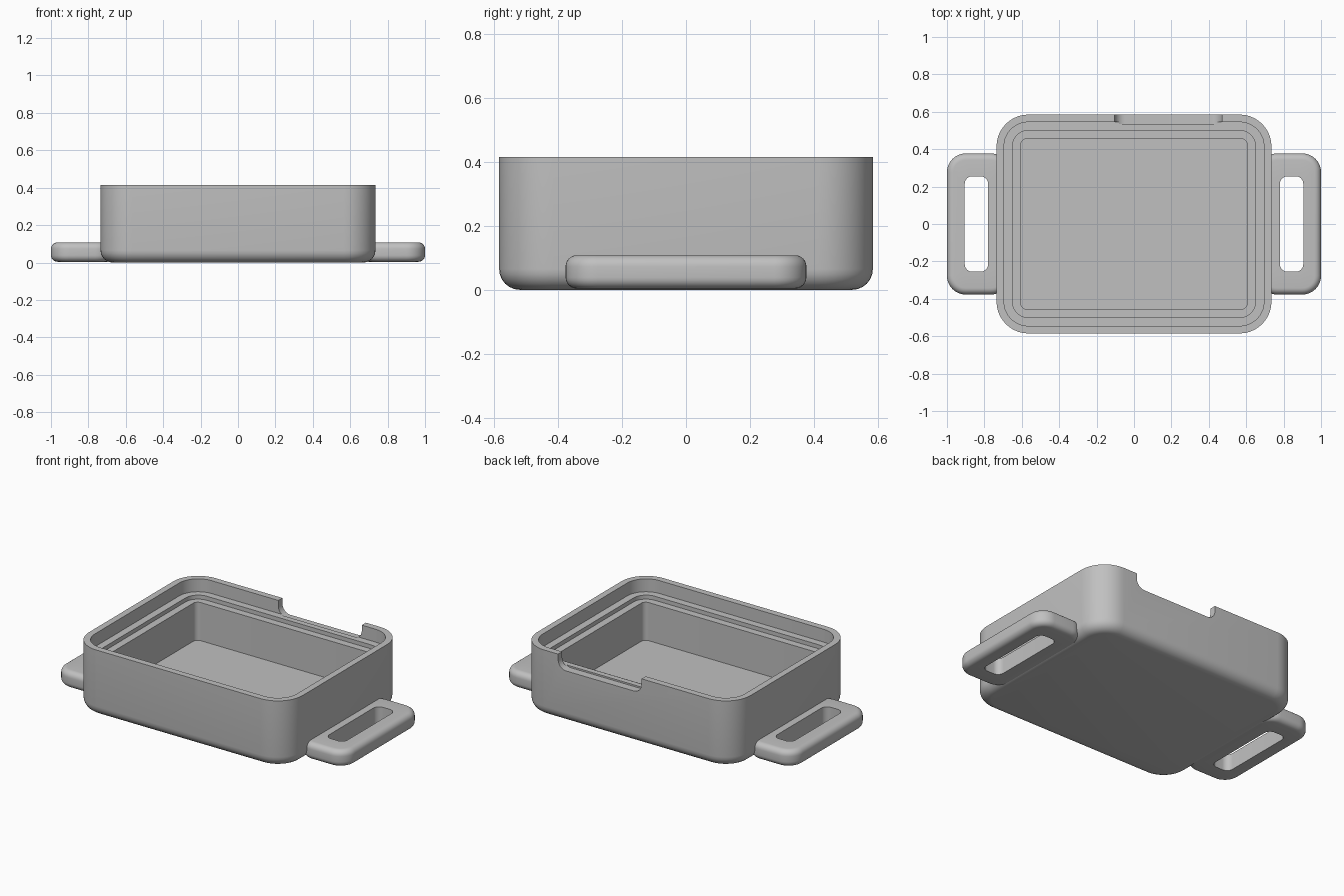
import bpy, bmesh
from math import pi, sin, cos, radians

if "Cube" in bpy.data.objects:
    bpy.data.objects.remove(bpy.data.objects["Cube"])

grey = bpy.data.materials.new("plain_grey")
grey.use_nodes = True
colour = (0.53, 0.53, 0.53, 1)
grey.diffuse_color = colour
grey.node_tree.nodes["Principled BSDF"].inputs["Base Color"].default_value = colour

STEPS = 10


def ring(hx, hy, r, z, cx=0.0):
    """Rounded rectangle outline with half sizes hx, hy and corner radius r."""
    pts = []
    for q, (sx, sy) in enumerate([(1, 1), (-1, 1), (-1, -1), (1, -1)]):
        for i in range(STEPS + 1):
            a = (q + i / STEPS) * pi / 2
            pts.append((cx + sx * (hx - r) + r * cos(a),
                        sy * (hy - r) + r * sin(a), z))
    return pts


def loft(name, rings, closed=False):
    """Skin a row of outlines; cap both ends, or join the last to the first."""
    bm = bmesh.new()
    loops = [[bm.verts.new(p) for p in r] for r in rings]
    pairs = list(zip(loops, loops[1:]))
    if closed:
        pairs.append((loops[-1], loops[0]))
    else:
        bm.faces.new(loops[0][::-1])
        bm.faces.new(loops[-1])
    for a, b in pairs:
        n = len(a)
        for i in range(n):
            j = (i + 1) % n
            bm.faces.new((a[i], a[j], b[j], b[i]))
    bmesh.ops.recalc_face_normals(bm, faces=bm.faces)
    mesh = bpy.data.meshes.new(name)
    bm.to_mesh(mesh)
    bm.free()
    mesh.materials.append(grey)
    obj = bpy.data.objects.new(name, mesh)
    bpy.context.collection.objects.link(obj)
    return obj


def fillet(hx, hy, r, z, f, top=False, cx=0.0, n=6):
    """Outlines that round the lower or upper edge with radius f."""
    rows = []
    for i in range(n + 1):
        a = i / n * pi / 2
        d = f * (1 - sin(a))
        h = f * (1 - cos(a))
        rows.append(ring(hx - d, hy - d, r - d, z - h if top else z + h, cx))
    return rows[::-1] if top else rows


def smooth(obj):
    bpy.ops.object.select_all(action='DESELECT')
    obj.select_set(True)
    bpy.context.view_layer.objects.active = obj
    bpy.ops.object.shade_smooth_by_angle(angle=radians(30))


# Tray: rounded outer shell, then the rim, two ledges and the pocket
HX, HY, TOP = 0.735, 0.585, 0.415
LEDGE, STEP, FLOOR = 0.335, 0.31, 0.073
shell = fillet(HX, HY, 0.17, 0, 0.065)
shell.append(ring(HX, HY, 0.17, TOP))
for inset, r, upper, lower in [(0.04, 0.13, TOP, LEDGE),
                               (0.085, 0.085, LEDGE, STEP),
                               (0.13, 0.03, STEP, FLOOR)]:
    for z in (upper, lower):
        shell.append(ring(HX - inset, HY - inset, r, z))
tray = loft("tray", shell)

# Notch in the back rim, with rounded lower corners
cutter = loft("notch_cutter", [ring(0.287, 0.2, 0.055, -0.1),
                               ring(0.287, 0.2, 0.055, 0.1)])
cutter.rotation_euler = (pi / 2, 0, 0)
cutter.location = (0.183, 0.635, 0.525)
cutter.hide_render = True
cut = tray.modifiers.new("notch", 'BOOLEAN')
cut.operation = 'DIFFERENCE'
cut.solver = 'EXACT'
cut.object = cutter
bpy.context.view_layer.objects.active = tray
bpy.ops.object.modifier_apply(modifier=cut.name)
bpy.data.objects.remove(cutter)
smooth(tray)

# Slotted side handles with rounded outer edges
LOW, HIGH = 0.004, 0.108
for side, label in ((1, "left"), (-1, "right")):
    cx, slot_x = side * 0.8325, side * 0.8425
    rows = [ring(0.0625, 0.255, 0.04, LOW, slot_x)]
    rows += fillet(0.1675, 0.377, 0.1, LOW, 0.035, cx=cx)
    rows += fillet(0.1675, 0.377, 0.1, HIGH, 0.035, top=True, cx=cx)
    rows.append(ring(0.0625, 0.255, 0.04, HIGH, slot_x))
    smooth(loft(label + "_handle", rows, closed=True))
